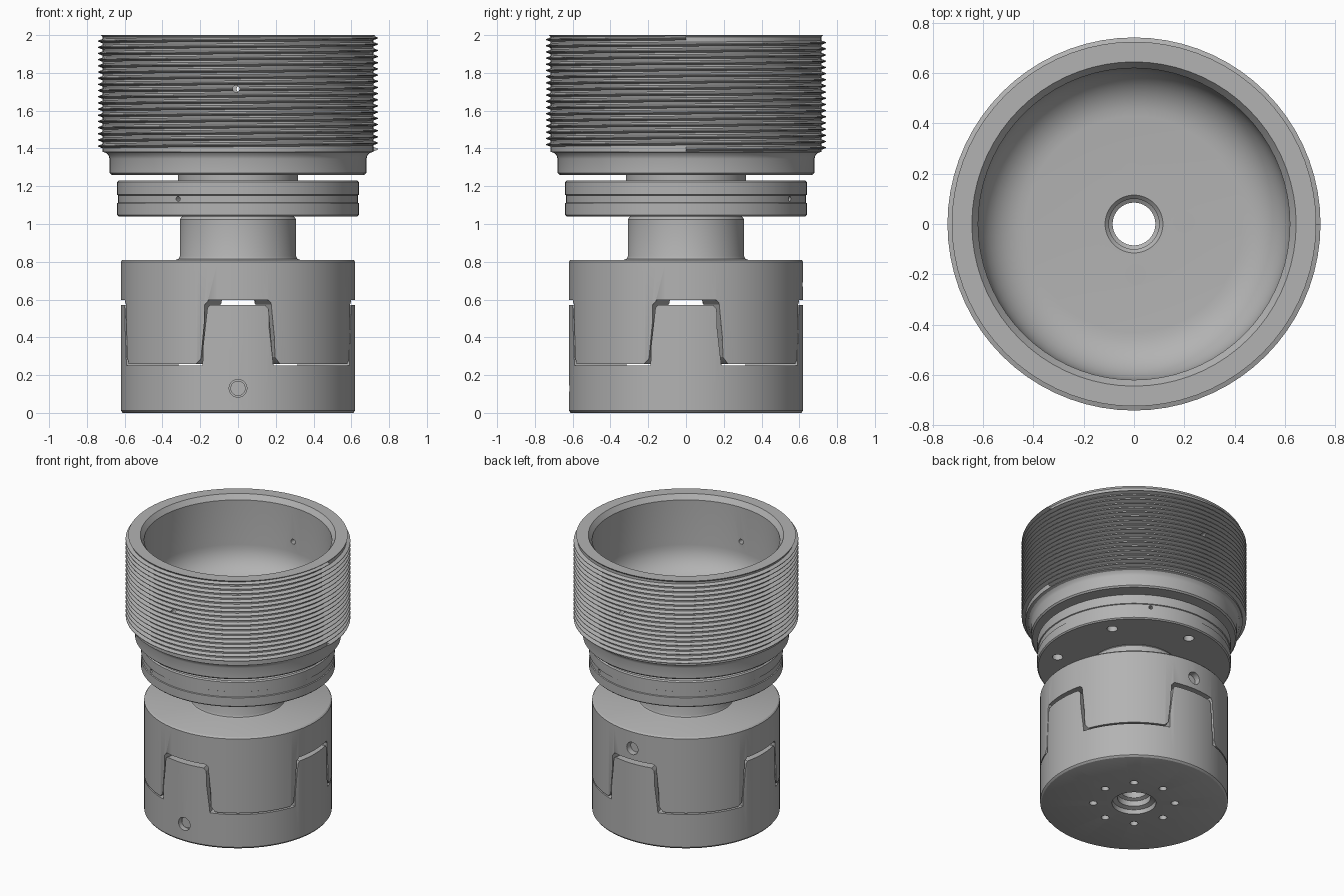
import bpy, bmesh
from math import sin, cos, radians, pi
from mathutils import Matrix, Vector

cube = bpy.data.objects.get("Cube")
if cube:
    bpy.data.objects.remove(cube, do_unlink=True)

steel = bpy.data.materials.new("steel_grey")
steel.use_nodes = True
steel.diffuse_color = (0.45, 0.45, 0.45, 1)
steel.node_tree.nodes["Principled BSDF"].inputs["Base Color"].default_value = (0.45, 0.45, 0.45, 1)


def finish(name, bm):
    bmesh.ops.recalc_face_normals(bm, faces=bm.faces)
    mesh = bpy.data.meshes.new(name)
    bm.to_mesh(mesh)
    bm.free()
    mesh.materials.append(steel)
    obj = bpy.data.objects.new(name, mesh)
    bpy.context.collection.objects.link(obj)
    return obj


def activate(obj):
    bpy.ops.object.select_all(action='DESELECT')
    obj.select_set(True)
    bpy.context.view_layer.objects.active = obj


def smooth(obj):
    activate(obj)
    bpy.ops.object.shade_smooth_by_angle(angle=radians(28))


def lathe(name, profile, turns=1, rise=0.0, steps=72):
    """Sweep a closed (radius, z) profile around z; a rise makes a helix."""
    bm = bmesh.new()
    count = steps * turns + (1 if rise else 0)
    rings = []
    for i in range(count):
        a = 2 * pi * i / steps
        rings.append([bm.verts.new((r * cos(a), r * sin(a), z + rise * i / steps))
                      for r, z in profile])
    n = len(profile)
    for i in range(count - 1 if rise else count):
        p, q = rings[i], rings[(i + 1) % count]
        for j in range(n):
            k = (j + 1) % n
            bm.faces.new((p[j], q[j], q[k], p[k]))
    if rise:
        bm.faces.new(rings[0])
        bm.faces.new(rings[-1])
    return finish(name, bm)


def add_rod(bm, radius, start, end, sides=20):
    start, end = Vector(start), Vector(end)
    axis = end - start
    turn = axis.to_track_quat('Z', 'Y').to_matrix().to_4x4()
    bmesh.ops.create_cone(bm, cap_ends=True, segments=sides, radius1=radius, radius2=radius,
                          depth=axis.length,
                          matrix=Matrix.Translation((start + end) / 2) @ turn)


def polar(r, degrees, z):
    return (r * cos(radians(degrees)), r * sin(radians(degrees)), z)


def add_sector(bm, rows, centre, r_in=0.2, r_out=0.85):
    """Stacked wedge; each row is (z, half angle)."""
    loops = [[bm.verts.new(polar(r, centre + s * half, z))
              for r, s in ((r_in, -1), (r_out, -1), (r_out, 1), (r_in, 1))]
             for z, half in rows]
    bm.faces.new(loops[0])
    bm.faces.new(loops[-1])
    for p, q in zip(loops, loops[1:]):
        for j in range(4):
            k = (j + 1) % 4
            bm.faces.new((p[j], p[k], q[k], q[j]))


def cut(bm, *targets):
    cutter = finish("cutter", bm)
    for obj in targets:
        mod = obj.modifiers.new("cut", 'BOOLEAN')
        mod.operation = 'DIFFERENCE'
        mod.solver = 'EXACT'
        mod.object = cutter
        activate(obj)
        bpy.ops.object.modifier_apply(modifier=mod.name)
    bpy.data.objects.remove(cutter, do_unlink=True)


def chamfer(obj, width):
    mod = obj.modifiers.new("chamfer", 'BEVEL')
    mod.width = width
    mod.segments = 1
    mod.limit_method = 'ANGLE'
    mod.angle_limit = radians(50)
    activate(obj)
    bpy.ops.object.modifier_apply(modifier=mod.name)


# Lower jaw: a thick cup with the gaps between its four teeth cut away
lower_jaw = lathe("lower_jaw", [
    (0.145, 0), (0.61, 0), (0.62, 0.012), (0.62, 0.57), (0.33, 0.57), (0.33, 0.25),
    (0.085, 0.25), (0.085, 0.09), (0.11, 0.08), (0.11, 0.04), (0.14, 0.03)])
bm = bmesh.new()
for i in range(4):
    add_sector(bm, [(0.25, 27.4), (0.55, 29.8), (0.575, 31.5), (0.7, 33)], 45 + 90 * i)
cut(bm, lower_jaw)
chamfer(lower_jaw, 0.007)

# Bolt holes underneath and the side set-screw hole
bm = bmesh.new()
for i in range(8):
    a = 5 + 45 * i
    add_rod(bm, 0.026, polar(0.27, a, -0.1), polar(0.27, a, 0.1))
add_rod(bm, 0.047, (0, -0.8, 0.13), (0, -0.58, 0.13), 28)
cut(bm, lower_jaw)

# Upper jaw with its stem
upper_jaw = lathe("upper_jaw", [
    (0.33, 0.26), (0.62, 0.26), (0.62, 0.80), (0.612, 0.81), (0.33, 0.81), (0.314, 0.816),
    (0.308, 0.83), (0.308, 1.025), (0.295, 1.04), (0.085, 1.04), (0.085, 0.6), (0.33, 0.6)])
bm = bmesh.new()
for i in range(4):
    add_sector(bm, [(0.2, 25), (0.26, 21), (0.295, 18.4), (0.575, 16.5), (0.598, 14.8)], 90 * i)
cut(bm, upper_jaw)
chamfer(upper_jaw, 0.007)
bm = bmesh.new()
add_rod(bm, 0.045, (0, 0.8, 0.68), (0, 0.56, 0.68), 28)
cut(bm, upper_jaw)

# Screw inserts sunk in the two side holes
for name, y, z in (("lower_set_screw", -0.59, 0.13), ("upper_set_screw", 0.58, 0.68)):
    bm = bmesh.new()
    add_rod(bm, 0.04, (0, y, z), (0, y * 0.9, z), 28)
    smooth(finish(name, bm))

# Flange ring with a shallow groove around it
flange_ring = lathe("flange_ring", [
    (0.085, 1.04), (0.632, 1.04), (0.64, 1.048), (0.64, 1.11), (0.634, 1.113),
    (0.634, 1.152), (0.64, 1.155), (0.64, 1.222), (0.632, 1.23), (0.318, 1.23),
    (0.318, 1.262), (0.085, 1.262)])
bm = bmesh.new()
for i in range(6):
    a = 34 + 60 * i
    add_rod(bm, 0.035, polar(0.52, a, 1.0), polar(0.52, a, 1.15))
for a in (60, 240):
    add_rod(bm, 0.013, polar(0.7, a, 1.133), polar(0.56, a, 1.133), 12)
cut(bm, flange_ring)

# Cup with a rounded inside floor
floor, wall, fillet = 1.45, 0.62, 0.19
curve = [(wall - fillet + fillet * cos(radians(a)), floor + fillet - fillet * sin(radians(a)))
         for a in range(0, 91, 10)]
cup = lathe("cup", [
    (0.085, 1.26), (0.67, 1.26), (0.68, 1.27), (0.68, 1.345), (0.685, 1.362), (0.697, 1.376),
    (0.717, 1.382), (0.717, 1.99), (0.725, 2.0), (0.645, 2.0), (0.62, 1.965)] + curve
    + [(0.115, floor), (0.1, floor - 0.015), (0.1, 1.37), (0.085, 1.36)])

# Screw thread winding around the cup
thread = lathe("cup_thread", [(0.71, 1.382), (0.742, 1.394), (0.742, 1.398), (0.71, 1.41)],
               turns=18, rise=0.0327)
bm = bmesh.new()
for s in (-1, 1):
    add_rod(bm, 0.018, (0.01 * s, s * 0.5, 1.715), (0.01 * s, s * 0.85, 1.715), 14)
cut(bm, cup, thread)

# Flush screw heads in the cup floor
bm = bmesh.new()
for i in range(4):
    a = 2 + 90 * i
    add_rod(bm, 0.043, polar(0.2, a, floor - 0.03), polar(0.2, a, floor + 0.004), 28)
floor_screws = finish("floor_screws", bm)

for obj in (lower_jaw, upper_jaw, flange_ring, cup, thread, floor_screws):
    smooth(obj)
